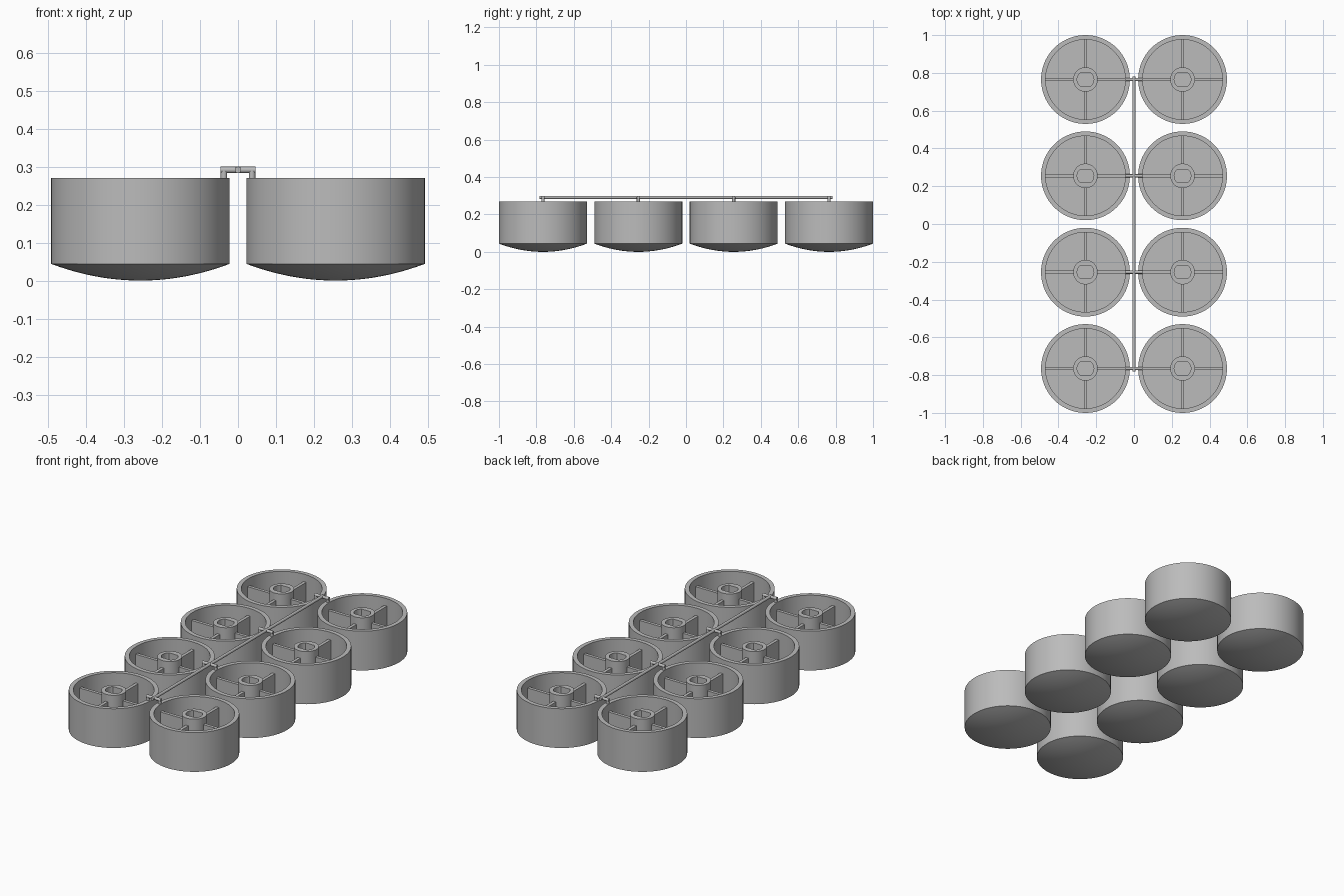
import bpy, bmesh, math
from mathutils import Matrix, Vector

if "Cube" in bpy.data.objects:
    bpy.data.objects.remove(bpy.data.objects["Cube"], do_unlink=True)

# Single grey plastic
GREY = (0.5, 0.5, 0.5, 1)
plastic = bpy.data.materials.new("grey_plastic")
plastic.use_nodes = True
plastic.diffuse_color = GREY
bsdf = next(n for n in plastic.node_tree.nodes if n.type == "BSDF_PRINCIPLED")
bsdf.inputs["Base Color"].default_value = GREY

# Main dimensions
SEGMENTS = 72
RADIUS, INNER, HUB = 0.235, 0.211, 0.065
EDGE, FLOOR, RIB_TOP, HUB_TOP, RIM = 0.044, 0.10, 0.227, 0.268, 0.27
COLUMN_X = 0.257
ROWS = (-0.765, -0.255, 0.255, 0.765)
ROD, ROD_Z = 0.0085, 0.2915


def finish(bm, name):
    bmesh.ops.recalc_face_normals(bm, faces=bm.faces)
    mesh = bpy.data.meshes.new(name)
    bm.to_mesh(mesh)
    bm.free()
    mesh.materials.append(plastic)
    mesh.shade_smooth()
    mesh.set_sharp_from_angle(angle=math.radians(35))
    return mesh


def place(mesh, name, location=(0, 0, 0)):
    obj = bpy.data.objects.new(name, mesh)
    obj.location = location
    bpy.context.collection.objects.link(obj)
    return obj


def ring(bm, radius, z, flat=1.0):
    """Circle of vertices, optionally cut flat at +-y."""
    verts = []
    for i in range(SEGMENTS):
        a = math.tau * i / SEGMENTS
        y = max(-flat, min(flat, radius * math.sin(a)))
        verts.append(bm.verts.new((radius * math.cos(a), y, z)))
    return verts


def cap_mesh():
    bm = bmesh.new()
    # Domed underside: shallow spherical arc
    rings = []
    for k in range(1, 13):
        t = k / 12
        rings.append(ring(bm, RADIUS * t, EDGE * t * t))
    # Wall, rim, inside, floor and hub
    for r, z in ((RADIUS, RIM), (INNER, RIM), (INNER, FLOOR),
                 (HUB, FLOOR), (HUB, HUB_TOP)):
        rings.append(ring(bm, r, z))
    # Socket with two flat sides
    for z in (HUB_TOP, FLOOR):
        rings.append(ring(bm, 0.044, z, 0.034))
    for low, high in zip(rings, rings[1:]):
        for i in range(SEGMENTS):
            j = (i + 1) % SEGMENTS
            bm.faces.new((low[i], low[j], high[j], high[i]))
    bm.faces.new(rings[0])
    bm.faces.new(rings[-1])
    return finish(bm, "cap")


def ribs_mesh():
    bm = bmesh.new()
    start, end, bottom = HUB - 0.004, INNER + 0.004, FLOOR - 0.005
    size = (end - start, 0.018, RIB_TOP - bottom)
    centre = Vector(((start + end) / 2, 0, (RIB_TOP + bottom) / 2))
    for k in range(4):
        turn = Matrix.Rotation(k * math.pi / 2, 4, "Z")
        bmesh.ops.create_cube(bm, size=1, matrix=turn @ Matrix.Translation(centre)
                              @ Matrix.Diagonal((*size, 1)))
    return finish(bm, "ribs")


def rod(name, start, end):
    start, end = Vector(start), Vector(end)
    axis = end - start
    bm = bmesh.new()
    matrix = Matrix.Translation((start + end) / 2) @ axis.to_track_quat("Z", "Y").to_matrix().to_4x4()
    bmesh.ops.create_cone(bm, cap_ends=True, segments=16, radius1=ROD,
                          radius2=ROD, depth=axis.length, matrix=matrix)
    return place(finish(bm, name), name)


# Eight caps in two columns
cap, ribs = cap_mesh(), ribs_mesh()
for y in ROWS:
    for side, x in (("right", -COLUMN_X), ("left", COLUMN_X)):
        place(cap, f"{side}_cap", (x, y, 0))
        place(ribs, f"{side}_cap_ribs", (x, y, 0))

# Connecting frame: long rod, cross bars and short legs
rod("long_rod", (0, -0.782, ROD_Z), (0, 0.782, ROD_Z))
for y in ROWS:
    rod("cross_bar", (-0.046, y, ROD_Z), (0.046, y, ROD_Z))
    for x in (-0.037, 0.037):
        rod("leg", (x, y, RIM - 0.01), (x, y, ROD_Z))
